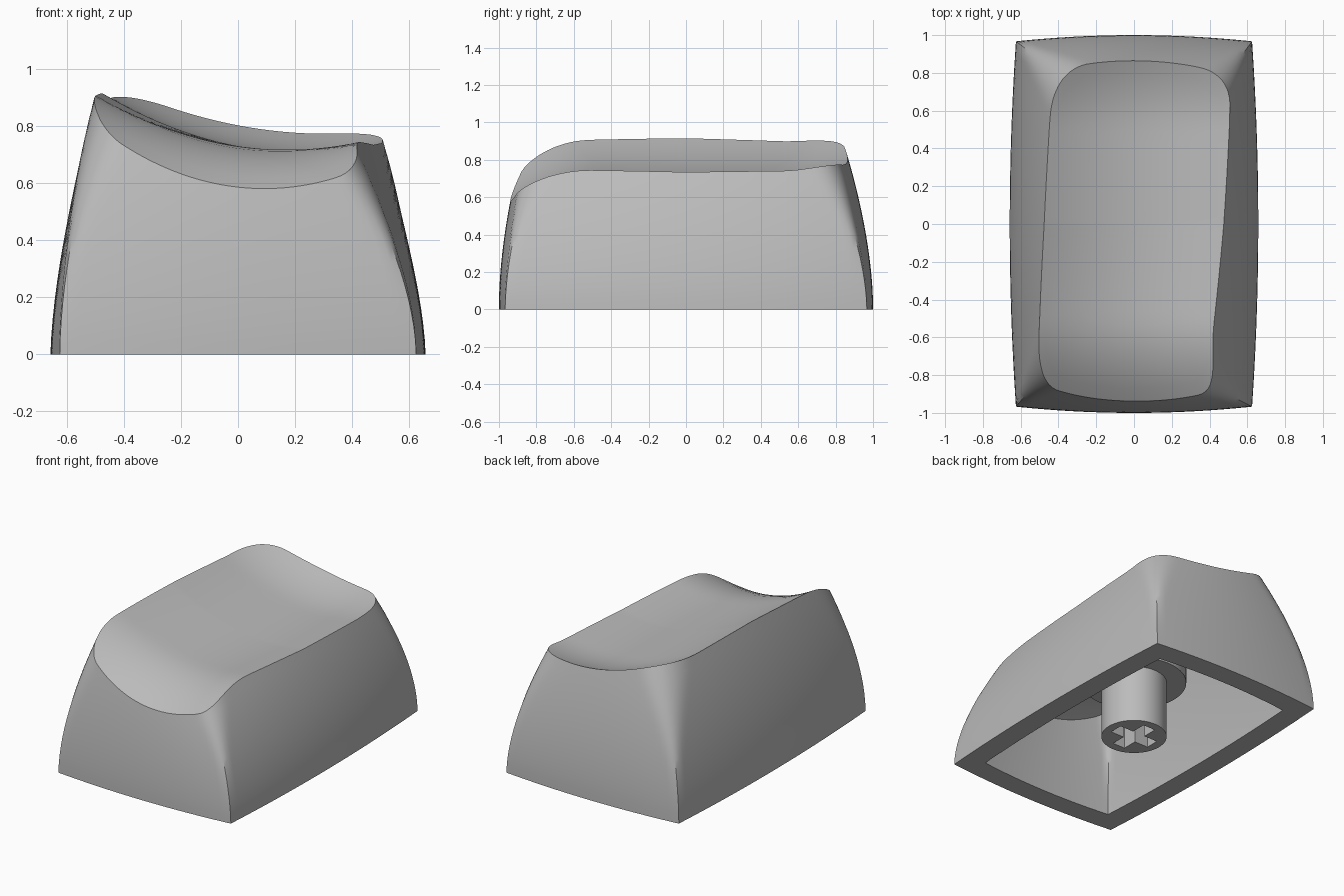
import bpy, bmesh, math
from mathutils import Vector

cube = bpy.data.objects.get("Cube")
if cube:
    bpy.data.objects.remove(cube)

grey = bpy.data.materials.new("light_grey")
grey.use_nodes = True
grey.diffuse_color = (0.5, 0.5, 0.5, 1)
grey.node_tree.nodes["Principled BSDF"].inputs["Base Color"].default_value = (0.5, 0.5, 0.5, 1)

# Shell outline: base corner, upper corner, and height of the upper corner
CORNERS = [((-.625, -.967), (-.53, -.84), .80), ((.625, -.967), (.43, -.88), .66),
           ((.625, .967), (.52, .81), .73), ((-.625, .967), (-.43, .83), .88)]
LENGTHS = [1.25, 1.94, 1.25, 1.94]
COUNTS = [36, 52, 36, 52]
OUTWARD = [Vector(v) for v in ((0, -1), (1, 0), (0, 1), (-1, 0))]
PERIMETER = sum(LENGTHS)


def corner(i, z):
    base, top, height = CORNERS[i % 4]
    return Vector(base).lerp(Vector(top), (z / height) ** 1.7)


def sharp_outline(s, corners, z):
    s %= PERIMETER
    i = 0
    while i < 3 and s >= LENGTHS[i]:
        s -= LENGTHS[i]
        i += 1
    u = s / LENGTHS[i]
    bulge = .033 + (.02 if i % 2 == 0 else -.02) * z
    return corners[i].lerp(corners[(i + 1) % 4], u) + OUTWARD[i] * bulge * 4 * u * (1 - u)


def outline(s, z):
    """Point on the outline; its corners become rounder with height."""
    corners = [corner(i, z) for i in range(4)]
    w = .32 * z * z
    total = Vector((0, 0))
    for k in range(-4, 5):
        total += sharp_outline(s + w * k / 4, corners, z)
    return total / 9


def dish(x, y):
    """Height of the tilted, scooped top."""
    return (.73 - .19 * x + .42 * x * x + .09 * x * max(0, -y)
            - .75 * max(0, -y - .5) ** 2 + .55 * max(0, y - .5) ** 2)


STATIONS, start = [], 0
for length, count in zip(LENGTHS, COUNTS):
    STATIONS += [start + length * k / count for k in range(count)]
    start += length


def bridge(bm, a, b):
    n = len(a)
    for i in range(n):
        bm.faces.new((a[i], a[(i + 1) % n], b[(i + 1) % n], b[i]))


def skin(bm, sx, sy, drop, rows=14, rings=14):
    """Curved walls closed by a dished surface; returns the bottom ring."""
    def at(s, z):
        p = outline(s, z)
        return p.x * sx, p.y * sy

    rims = []
    for s in STATIONS:
        lo, hi = 0, 1.1
        for _ in range(18):
            mid = (lo + hi) / 2
            if mid < dish(*at(s, mid)) - drop:
                lo = mid
            else:
                hi = mid
        rims.append(lo)
    loops = []
    for k in range(rows + 1):
        loops.append([bm.verts.new((*at(s, r * k / rows), r * k / rows))
                      for s, r in zip(STATIONS, rims)])
    rim = [v.co.copy() for v in loops[-1]]
    for k in range(1, rings):
        f = 1 - k / rings
        loops.append([bm.verts.new((p.x * f, p.y * f, dish(p.x * f, p.y * f) - drop))
                      for p in rim])
    for a, b in zip(loops, loops[1:]):
        bridge(bm, a, b)
    centre = bm.verts.new((0, 0, dish(0, 0) - drop))
    last = loops[-1]
    for i in range(len(last)):
        bm.faces.new((last[i], last[(i + 1) % len(last)], centre))
    return loops[0]


def smooth(obj, degrees=30):
    bpy.ops.object.select_all(action='DESELECT')
    obj.select_set(True)
    bpy.context.view_layer.objects.active = obj
    bpy.ops.object.shade_smooth_by_angle(angle=math.radians(degrees))


# Hollow key shell with thick walls
bm = bmesh.new()
outer = skin(bm, 1, 1, 0)
inner = skin(bm, .785, .86, .15)
bridge(bm, outer, inner)
bmesh.ops.recalc_face_normals(bm, faces=bm.faces)
mesh = bpy.data.meshes.new("key_shell")
bm.to_mesh(mesh)
bm.free()
shell = bpy.data.objects.new("key_shell", mesh)
bpy.context.collection.objects.link(shell)
mesh.materials.append(grey)
smooth(shell)


def cylinder(name, radius, z0, z1):
    bpy.ops.mesh.primitive_cylinder_add(vertices=64, radius=radius, depth=z1 - z0,
                                        location=(0, 0, (z0 + z1) / 2))
    obj = bpy.context.object
    obj.name = name
    obj.data.materials.append(grey)
    return obj


# Mounting collar under the top, and the stem with its cross socket
smooth(cylinder("stem_collar", .32, .38, .64))
stem = cylinder("stem", .2, 0, .42)
for size in ((.29, .09, .6), (.09, .29, .6)):
    bpy.ops.mesh.primitive_cube_add(size=1)
    cutter = bpy.context.object
    cutter.name = "socket_cutter"
    cutter.scale = size
    cutter.hide_render = True
    bpy.context.view_layer.update()
    cut = stem.modifiers.new("socket", 'BOOLEAN')
    cut.object = cutter
    cut.solver = 'EXACT'
    bpy.context.view_layer.objects.active = stem
    bpy.ops.object.modifier_apply(modifier=cut.name)
    bpy.data.objects.remove(cutter)
smooth(stem)
